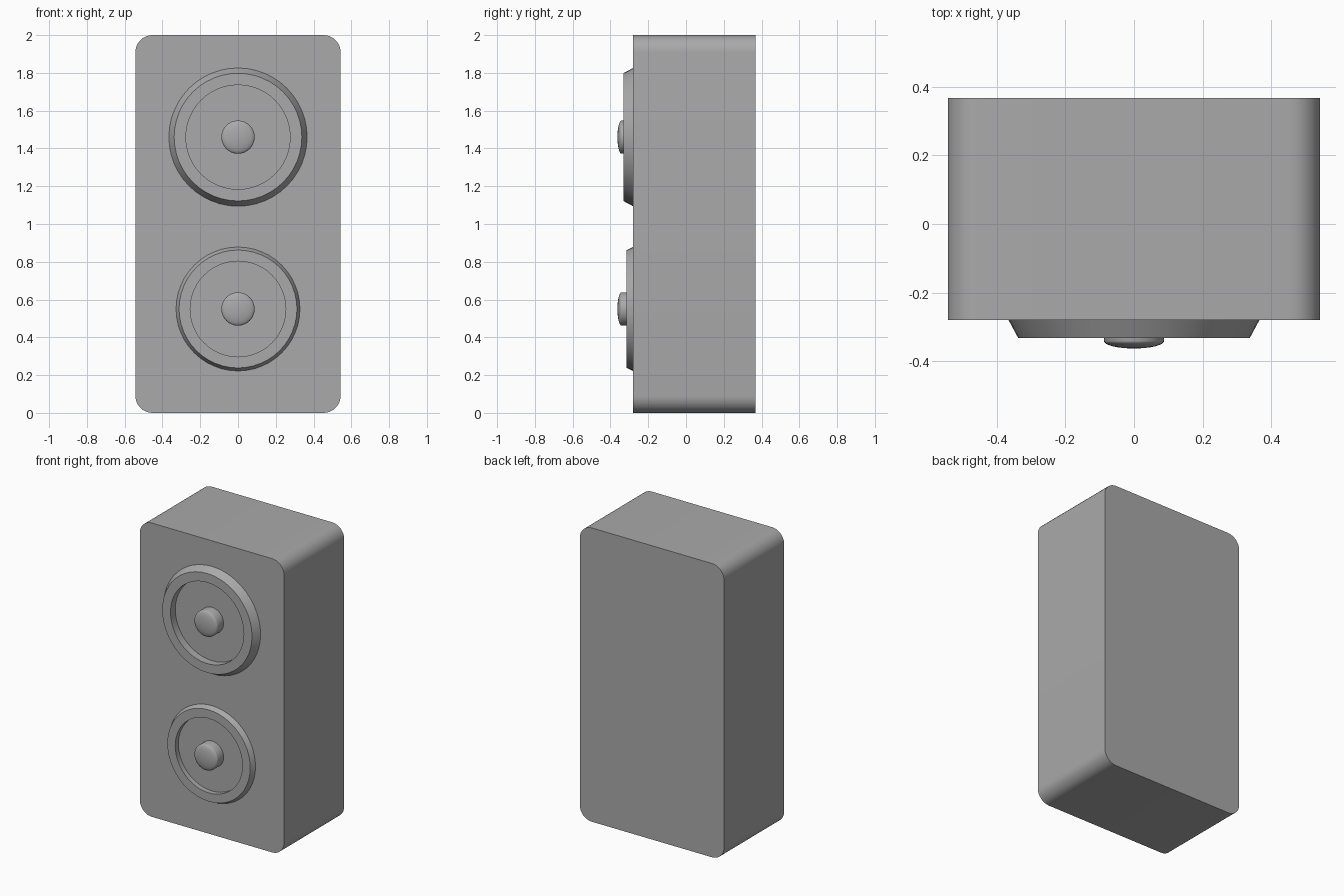
import bpy, bmesh, math
from mathutils import Matrix

default = bpy.data.objects.get("Cube")
if default:
    bpy.data.objects.remove(default, do_unlink=True)

grey = bpy.data.materials.new("plain_grey")
grey.use_nodes = True
grey.diffuse_color = (0.4, 0.4, 0.4, 1)
grey.node_tree.nodes["Principled BSDF"].inputs["Base Color"].default_value = (0.4, 0.4, 0.4, 1)

FRONT, BACK = -0.28, 0.367
HALF_WIDTH, HEIGHT, CORNER = 0.543, 2.0, 0.09


def finish(name, bm):
    """Turn a bmesh into a shaded, coloured object."""
    bmesh.ops.recalc_face_normals(bm, faces=bm.faces)
    mesh = bpy.data.meshes.new(name)
    bm.to_mesh(mesh)
    bm.free()
    mesh.materials.append(grey)
    obj = bpy.data.objects.new(name, mesh)
    bpy.context.collection.objects.link(obj)
    bpy.ops.object.select_all(action="DESELECT")
    obj.select_set(True)
    bpy.context.view_layer.objects.active = obj
    bpy.ops.object.shade_smooth_by_angle(angle=math.radians(30))
    return obj


def lathe(name, profile, z, steps=48):
    """Spin (radius, y) points around a front-to-back axis at height z."""
    bm = bmesh.new()
    verts = [bm.verts.new((r, y, z)) for r, y in profile]
    edges = [bm.edges.new(pair) for pair in zip(verts, verts[1:])]
    bmesh.ops.spin(bm, geom=verts + edges, cent=(0, 0, z), axis=(0, 1, 0),
                   angle=math.tau, steps=steps, use_merge=True)
    bmesh.ops.remove_doubles(bm, verts=bm.verts, dist=1e-5)
    return finish(name, bm)


# Cabinet: box with its four front-to-back edges rounded
bm = bmesh.new()
size = Matrix.Diagonal((2 * HALF_WIDTH, BACK - FRONT, HEIGHT, 1))
bmesh.ops.create_cube(bm, size=1, matrix=Matrix.Translation((0, (FRONT + BACK) / 2, HEIGHT / 2)) @ size)
long_edges = [e for e in bm.edges if abs(e.verts[0].co.y - e.verts[1].co.y) > 0.1]
bmesh.ops.bevel(bm, geom=long_edges, offset=CORNER, segments=8, profile=0.5, affect="EDGES")
finish("cabinet", bm)

# Drivers: sloped ring around an open recess, with a rounded cap in the middle
drivers = (
    ("upper", 1.46, 0.366, 0.338, 0.276, -0.332),
    ("lower", 0.55, 0.328, 0.312, 0.253, -0.314),
)
CAP_RADIUS, CAP_TIP, CAP_DEPTH = 0.088, -0.363, 0.022
for name, z, outer, rim, inner, face_y in drivers:
    lathe(name + "_ring", [(outer, FRONT), (rim, face_y), (inner, face_y), (inner, FRONT)], z)
    cap = [(CAP_RADIUS, FRONT)]
    for i in range(9):
        a = math.pi / 2 * i / 8
        cap.append((CAP_RADIUS * math.cos(a), CAP_TIP + CAP_DEPTH * (1 - math.sin(a))))
    lathe(name + "_centre_cap", cap, z, 32)
